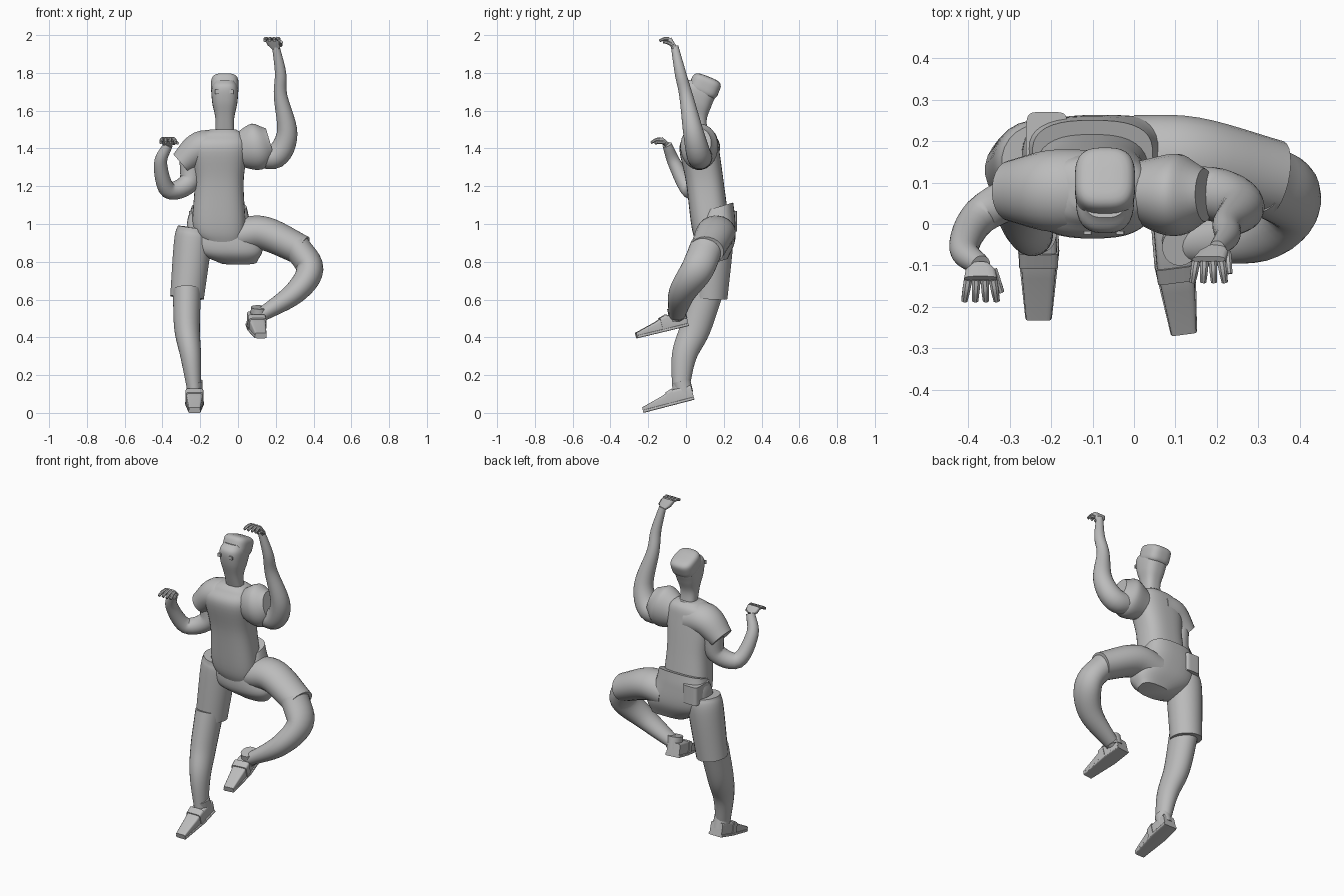
import bpy, bmesh, math
from mathutils import Vector

default_cube = bpy.data.objects.get("Cube")
if default_cube:
    bpy.data.objects.remove(default_cube, do_unlink=True)

SHADE = (.5, .5, .5, 1)
grey = bpy.data.materials.new("plain_grey")
grey.use_nodes = True
grey.diffuse_color = SHADE
grey.node_tree.nodes["Principled BSDF"].inputs["Base Color"].default_value = SHADE

ACROSS = Vector((1, 0, 0))
DEPTH = Vector((0, 1, 0))
UP = Vector((0, 0, 1))


def outline(power, sides):
    """Unit superellipse: a power of two is round, higher is boxier."""
    for i in range(sides):
        turn = math.tau * (i + .5) / sides
        yield [math.copysign(abs(value) ** (2 / power), value)
               for value in (math.cos(turn), math.sin(turn))]


def loft(name, sections, power=2, sides=28):
    """Skin cross-sections given as centre, half axis, other half axis."""
    bm = bmesh.new()
    rings = [[bm.verts.new(centre + u * a + v * b) for a, b in outline(power, sides)]
             for centre, u, v in sections]
    for lower, upper in zip(rings, rings[1:]):
        for i in range(sides):
            bm.faces.new((lower[i - 1], lower[i], upper[i], upper[i - 1]))
    bm.faces.new(rings[0])
    bm.faces.new(rings[-1])
    bmesh.ops.recalc_face_normals(bm, faces=bm.faces)
    mesh = bpy.data.meshes.new(name)
    bm.to_mesh(mesh)
    bm.free()
    mesh.materials.append(grey)
    part = bpy.data.objects.new(name, mesh)
    bpy.context.collection.objects.link(part)
    bpy.ops.object.select_all(action="DESELECT")
    bpy.context.view_layer.objects.active = part
    part.select_set(True)
    bpy.ops.object.shade_smooth_by_angle(angle=math.radians(40))


def smooth(rows, steps=6):
    """Catmull-Rom curve through rows of numbers."""
    points = [Vector(row) for row in rows]
    first = points[0] * 2 - points[1]
    last = points[-1] * 2 - points[-2]
    points = [first, *points, last]
    curve = []
    for before, start, end, after in zip(points, points[1:], points[2:], points[3:]):
        leave, arrive = (end - before) / 2, (after - start) / 2
        for step in range(steps):
            t = step / steps
            ease = t * t * (3 - 2 * t)
            curve.append(start.lerp(end, ease) + leave * t * (1 - t) ** 2
                         - arrive * t * t * (1 - t))
    return curve + [points[-2]]


def column(name, rows, lean=0, power=2.7):
    """Upright body: rows of x, y, z, half width, half depth; lean tilts the sections."""
    loft(name, [(Vector((x, y, z)), ACROSS * width, (DEPTH + UP * lean) * depth)
                for x, y, z, width, depth in rows], power, sides=36)


def limb(name, rows, depth=1, side_axis=DEPTH, sides=24):
    """Tube along a path: rows of x, y, z, radius; depth scales it along the side axis."""
    path = smooth(rows)
    centres = [Vector(point[:3]) for point in path]
    sections = []
    for i, centre in enumerate(centres):
        ahead = centres[min(i + 1, len(centres) - 1)]
        behind = centres[max(i - 1, 0)]
        along = (ahead - behind).normalized()
        u = side_axis.cross(along).normalized()
        radius = path[i][3]
        sections.append((centre, u * radius, along.cross(u) * radius * depth))
    loft(name, sections, sides=sides)


# Shirt with a flared sleeve on each side
column("shirt_body", smooth([
    (-.08, .14, .89, .1, .08), (-.1, .13, .98, .14, .1), (-.1, .1, 1.22, .13, .1),
    (-.1, .07, 1.4, .15, .105), (-.09, .08, 1.47, .12, .08), (-.08, .08, 1.5, .07, .05)]))
limb("right_sleeve", [
    (-.1, .08, 1.4, .09), (-.2, .08, 1.4, .09), (-.3, .08, 1.32, .066)], depth=1.1)
limb("left_sleeve", [
    (0, .08, 1.39, .09), (.1, .07, 1.41, .125), (.17, .07, 1.43, .08)], depth=.8)

# Shorts: seat raised at the back, a hip pouch, and two legs
column("shorts_seat", smooth([
    (0, .17, .8, .1, .05), (-.06, .16, .88, .19, .1),
    (-.1, .16, 1, .17, .1), (-.1, .17, 1.09, .145, .08)]), lean=.3)
column("hip_pouch", [(-.21, .2, z, .05, .07) for z in (.96, 1.07)], power=6)
limb("right_shorts_leg", [
    (-.23, .15, .98, .09), (-.24, .15, .9, .1), (-.27, .13, .61, .09)])
limb("left_shorts_leg", [
    (0, .16, .94, .09), (.14, .155, .95, .09), (.34, .11, .86, .08)], depth=1.15)

# Bare lower legs
limb("right_lower_leg", [
    (-.27, .11, .65, .075), (-.27, .05, .45, .068),
    (-.25, -.01, .3, .055), (-.23, -.03, .1, .035)], depth=1.2)
limb("left_lower_leg", [
    (.31, .11, .88, .073), (.38, .06, .76, .072),
    (.3, -.02, .635, .06), (.11, -.05, .51, .035)], depth=1.2)

# Arms
limb("right_arm", [
    (-.25, .09, 1.35, .06), (-.26, .08, 1.22, .055), (-.37, .02, 1.18, .045),
    (-.41, -.06, 1.32, .035), (-.37, -.1, 1.42, .025)])
limb("left_arm", [
    (.08, .08, 1.37, .06), (.2, .07, 1.36, .065), (.26, .04, 1.48, .055),
    (.225, 0, 1.68, .036), (.225, -.03, 1.8, .03), (.2, -.06, 1.94, .02)])

# Head, and a hair cap shaped as a tilted rounded block
column("head", smooth([
    (-.07, .08, 1.46, .05, .04), (-.07, .06, 1.56, .05, .05), (-.07, .06, 1.64, .066, .075),
    (-.07, .07, 1.71, .07, .09), (-.07, .08, 1.75, .055, .065)]), lean=-.2)
hair_rows = []
for level in range(-8, 9):
    height = math.sin(level / 8 * math.pi / 2 * .98)
    spread = (1 - height ** 4) ** .25
    hair_rows.append((-.07, .1 + height * .02, 1.73 + height * .05,
                      spread * .073, spread * .075))
column("hair", hair_rows, lean=-.4, power=3)

# Eyes
for side, x in (("right", -.112), ("left", -.034)):
    loft(side + "_eye", [(Vector((x, y, 1.7)), ACROSS * .011, UP * .011)
                         for y in (-.017, -.025)], power=8, sides=8)


def hand(side, wrist, knuckles, droop):
    """Flat palm with four drooping fingers and a thumb."""
    wrist, knuckles = Vector(wrist), Vector(knuckles)
    tips = knuckles - DEPTH * .05 - UP * droop
    thick = (knuckles - wrist).cross(ACROSS).normalized() * .014
    loft(side + "_palm", [
        (wrist.lerp(knuckles, part), ACROSS * half, thick)
        for part, half in ((0, .02), (.4, .036), (1, .04))], power=4, sides=16)

    def finger(label, root, tip):
        bend = root.lerp(tip, .5) + UP * .005
        limb(side + label, [(*root, .011), (*bend, .01), (*tip, .008)],
             side_axis=ACROSS, sides=8)

    for i in range(4):
        offset = ACROSS * (i - 1.5) / 50
        finger(f"_finger_{i + 1}", knuckles + offset, tips + offset * 1.3)
    finger("_thumb", wrist.lerp(knuckles, .3) + ACROSS * .03,
           knuckles.lerp(tips, .6) + ACROSS * .05 - UP * .01)


hand("right", wrist=(-.37, -.1, 1.42), knuckles=(-.37, -.135, 1.45), droop=.02)
hand("left", wrist=(.2, -.06, 1.93), knuckles=(.18, -.09, 1.98), droop=.01)


def shoe(side, heel, toe, ankle):
    """Tapered wedge with a sole, a strap and an ankle collar."""
    heel, toe, ankle = Vector(heel), Vector(toe), Vector(ankle)
    across = (toe - heel).cross(UP).normalized()
    up = across.cross(toe - heel).normalized()

    def wedge(label, profile):
        loft(side + label, [
            (heel.lerp(toe, part) + up * top / 2, across * half, up * top / 2)
            for part, half, top in profile], power=7, sides=20)

    wedge("_shoe", [(0, .04, .08), (.4, .045, .08), (.6, .04, .06), (1, .03, .03)])
    wedge("_sole", [(0, .045, .016), (.4, .05, .016), (1, .032, .016)])
    wedge("_strap", [(.36, .048, .088), (.5, .047, .076)])
    limb(side + "_collar", [(*(ankle + up * rise), .043) for rise in (-.05, .02)], depth=1.1)


shoe("right", heel=(-.23, .045, .07), toe=(-.23, -.225, 0), ankle=(-.23, -.02, .15))
shoe("left", heel=(.085, .01, .46), toe=(.12, -.26, .395), ankle=(.11, -.05, .54))
